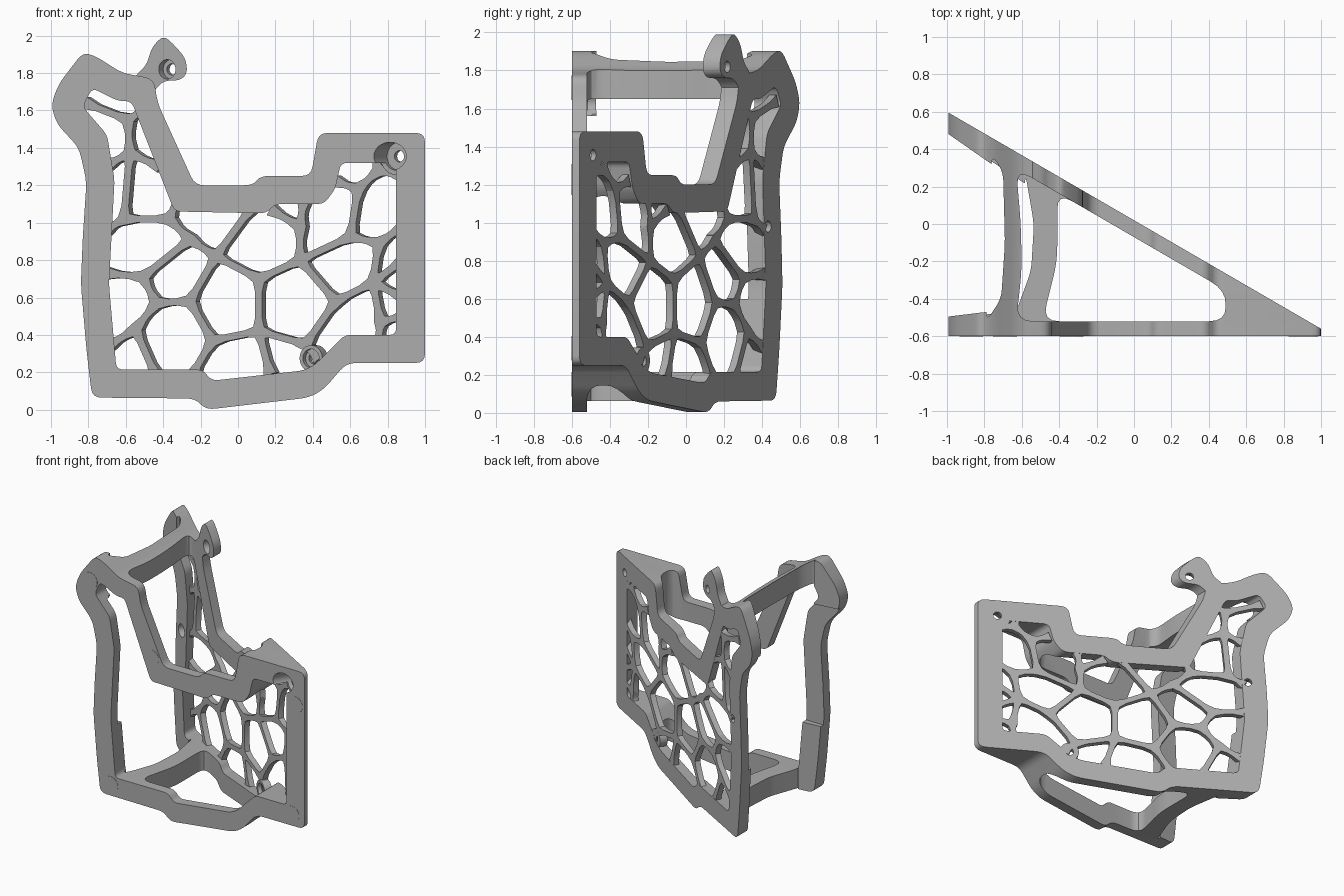
import bpy, bmesh, math
from mathutils import Vector, Matrix

cube = bpy.data.objects.get("Cube")
if cube:
    bpy.data.objects.remove(cube, do_unlink=True)

# Single grey plastic
grey = bpy.data.materials.new("grey_plastic")
grey.use_nodes = True
colour = (0.42, 0.42, 0.42, 1)
grey.diffuse_color = colour
grey.node_tree.nodes["Principled BSDF"].inputs["Base Color"].default_value = colour

NORMAL = Vector((0.5, math.sqrt(0.75), 0))   # outward normal of the slanted panel
FRONT, FRONT_INNER = -0.6, -0.52


def slant_out(x):
    return 0.02 - 0.58 * x


def slant_in(x):
    return slant_out(x) - 0.09


def rounded(points, radius=0.05, steps=5):
    """Replace each corner of a closed polygon by a short curve."""
    result = []
    pts = [Vector(p) for p in points]
    for i, p in enumerate(pts):
        ends = []
        for q in (pts[i - 1], pts[(i + 1) % len(pts)]):
            d = q - p
            ends.append(p + d.normalized() * min(radius, 0.45 * d.length))
        a, b = ends
        for s in range(steps):
            t = s / (steps - 1)
            result.append(a * (1 - t) ** 2 + p * 2 * t * (1 - t) + b * t * t)
    return result


def finish(bm, name):
    bmesh.ops.recalc_face_normals(bm, faces=bm.faces)
    mesh = bpy.data.meshes.new(name)
    bm.to_mesh(mesh)
    bm.free()
    mesh.materials.append(grey)
    obj = bpy.data.objects.new(name, mesh)
    bpy.context.collection.objects.link(obj)
    return obj


def add_prism(bm, near, far):
    """Solid between two matching loops."""
    a = [bm.verts.new(p) for p in near]
    b = [bm.verts.new(p) for p in far]
    bm.faces.new(a)
    bm.faces.new(list(reversed(b)))
    for i in range(len(a)):
        bm.faces.new((a[i - 1], a[i], b[i], b[i - 1]))


def depth_prism(name, pts, lo, hi):
    """Front outline (x, z) pushed from depth lo(x) to hi(x)."""
    bm = bmesh.new()
    add_prism(bm, [(x, lo(x), z) for x, z in pts], [(x, hi(x), z) for x, z in pts])
    return finish(bm, name)


def plan_prism(name, pts, bottom, top):
    """Plan outline (x, y) pushed upwards."""
    bm = bmesh.new()
    add_prism(bm, [(x, y, bottom) for x, y in pts], [(x, y, top) for x, y in pts])
    return finish(bm, name)


def rod(name, x, z, radius, start, end):
    """Cylinder square to the slanted panel, measured from its outer face."""
    bm = bmesh.new()
    centre = Vector((x, slant_out(x), z)) + NORMAL * (start + end) / 2
    turn = NORMAL.to_track_quat('Z', 'Y').to_matrix().to_4x4()
    bmesh.ops.create_cone(bm, cap_ends=True, segments=32, radius1=radius, radius2=radius,
                          depth=end - start, matrix=Matrix.Translation(centre) @ turn)
    return finish(bm, name)


def combine(target, tool, operation):
    mod = target.modifiers.new("combine", 'BOOLEAN')
    mod.operation, mod.object, mod.solver = operation, tool, 'EXACT'
    bpy.context.view_layer.update()
    graph = bpy.context.evaluated_depsgraph_get()
    mesh = bpy.data.meshes.new_from_object(target.evaluated_get(graph))
    target.modifiers.clear()
    target.data = mesh
    bpy.data.objects.remove(tool, do_unlink=True)


# Outline of the frame and of its opening
outer = rounded([
    (-.83, 1.91), (-.76, 1.89), (-.62, 1.8), (-.45, 1.77), (-.43, 1.64), (-.23, 1.2),
    (.08, 1.2), (.12, 1.25), (.39, 1.25), (.43, 1.48), (1, 1.48), (1, .25), (.58, .25),
    (.46, .11), (.38, .065), (-.17, 0), (-.23, .06), (-.78, .065), (-.81, .32),
    (-.84, .67), (-.83, .92), (-.81, 1.22), (-.85, 1.4), (-.97, 1.53), (-1, 1.63), (-.96, 1.74)])
inner = rounded([
    (-.78, 1.72), (-.64, 1.65), (-.57, 1.65), (-.34, 1.06), (.15, 1.05), (.2, 1.1), (.46, 1.1),
    (.52, 1.18), (.55, 1.32), (.845, 1.32), (.845, .4), (.57, .4), (.41, .24), (.35, .21),
    (-.14, .155), (-.19, .215), (-.65, .215), (-.69, .67), (-.66, 1.23), (-.7, 1.47), (-.83, 1.62)], .035)

# Solid wedge ring, then hollowed so two plates and their bridges stay
frame = depth_prism("frame", outer, lambda x: FRONT, slant_out)
combine(frame, depth_prism("opening", inner, lambda x: -1, lambda x: 1), 'DIFFERENCE')
far_left = [(-1.2, FRONT_INNER), (-1.2, slant_in(-1.2))]
right_end = [(.49, FRONT_INNER), (.49, slant_in(.49))]
middle = far_left + [(0, slant_in(0)), (0, FRONT_INNER)]
upper_left = far_left + rounded([(-.76, .37), (-.7, .28), (-.69, -.1), (-.71, -.4), (-.79, FRONT_INNER)])
upper_main = rounded(right_end + [(-.63, slant_in(-.63)), (-.605, 0), (-.6, -.25), (-.63, FRONT_INNER)], .09)
lower_left = far_left + rounded([(-.58, slant_in(-.58)), (-.535, 0), (-.55, -.25), (-.62, -.44), (-.65, FRONT_INNER)])
lower_main = rounded(right_end + [(-.41, slant_in(-.41)), (-.41, -.2), (-.49, FRONT_INNER)], .09)
for plan, bottom, top in ((middle, .6, 1.56), (upper_left, 1.5, 2.2), (upper_main, .7, 2.2),
                          (lower_left, -.2, .9), (lower_main, -.2, .9)):
    combine(frame, plan_prism("hollow", plan, bottom, top), 'DIFFERENCE')

# Screw tab on the slanted plate
tab = rounded([(-.56, 1.74), (-.55, 1.785), (-.49, 1.84), (-.46, 1.94), (-.4, 2), (-.35, 1.96),
               (-.28, 1.88), (-.27, 1.8), (-.31, 1.76), (-.4, 1.76), (-.46, 1.69), (-.49, 1.62)], .04)
combine(frame, depth_prism("screw_tab", tab, slant_in, slant_out), 'UNION')

# Screw bosses, counterbores and through holes
for x, z, bore, reach, boss in ((.877, 1.355, .075, .4, .1), (.42, .275, .05, .3, .07),
                                (-.71, .98, .05, .15, 0), (-.34, 1.82, .052, .15, 0)):
    if boss:
        combine(frame, rod("boss", x, z, boss, -.06, -.001), 'UNION')
    combine(frame, rod("counterbore", x, z, bore, -reach, -.03), 'DIFFERENCE')
    combine(frame, rod("screw_hole", x, z, .03, -.2, .1), 'DIFFERENCE')

# Irregular cell web, struts widening towards their joints
joints = dict(
    A=(-.82, 1.64), B=(-.59, 1.55), C=(-.51, 1.6), D=(-.58, 1.37), E=(-.7, 1.31), F=(-.42, 1.3),
    G=(-.61, 1.02), H=(-.37, 1.02), I=(-.32, 1.13), J=(-.71, .96), K=(-.12, .82), L=(-.51, .71),
    M=(-.71, .73), N=(-.26, .91), O=(-.44, .57), P=(-.26, .58), Q=(-.55, .43), R=(-.7, .34),
    S=(-.44, .18), T=(-.14, .37), U=(-.25, .18), V=(.11, .42), W=(.11, .7), X=(.33, .8),
    Y=(.07, 1.08), Z=(.33, .98), a=(.17, 1.07), b=(.35, 1.12), c=(.6, .925), d=(.64, 1.18),
    e=(.52, 1.22), f=(.75, 1.28), g=(.87, 1.25), h=(.72, 1.38), i=(.75, .89), j=(.88, .98),
    k=(.72, .68), l=(.52, .58), m=(.36, .35), n=(.43, .27), o=(.17, .19), p=(.88, .6),
    q=(.76, .47), r=(.88, .5), s=(.75, .36), t=(.88, .8))
struts = ("AB BC BD DE DF DG GH HI GJ HN NK NL LM LO OP PK OQ QR QS PT TU TV VW WK WX KY XZ Za Zb "
          "Xc cd de df fg fh ci ij ik kl lX lm mV mn Vo kp kq qr qs kt").split()
bm = bmesh.new()
for start, end in struts:
    p, q = Vector(joints[start]), Vector(joints[end])
    along = (q - p).normalized()
    side = Vector((-along.y, along.x))
    flare = min(.07, (q - p).length * .4)
    stations = ((p, .034), (p + along * flare, .019), (q - along * flare, .019), (q, .034))
    loop = [c + side * w for c, w in stations] + [c - side * w for c, w in reversed(stations)]
    near = [Vector((x, slant_out(x) - .05, z)) for x, z in loop]
    add_prism(bm, near, [v + NORMAL * .042 for v in near])
web = finish(bm, "cell_web")

# Round inlays on the front plate
bm = bmesh.new()
for x, z in ((-.87, 1.71), (-.335, 1.245), (.92, 1.21), (.89, .34), (-.69, .15)):
    ring = [(x + .064 * math.cos(t), z + .064 * math.sin(t))
            for t in (math.tau * n / 32 for n in range(32))]
    add_prism(bm, [(u, FRONT - .002, v) for u, v in ring], [(u, FRONT + .005, v) for u, v in ring])
inlays = finish(bm, "round_inlays")

for obj in (frame, web, inlays):
    bpy.ops.object.select_all(action='DESELECT')
    obj.select_set(True)
    bpy.context.view_layer.objects.active = obj
    bpy.ops.object.shade_smooth_by_angle(angle=math.radians(30))
